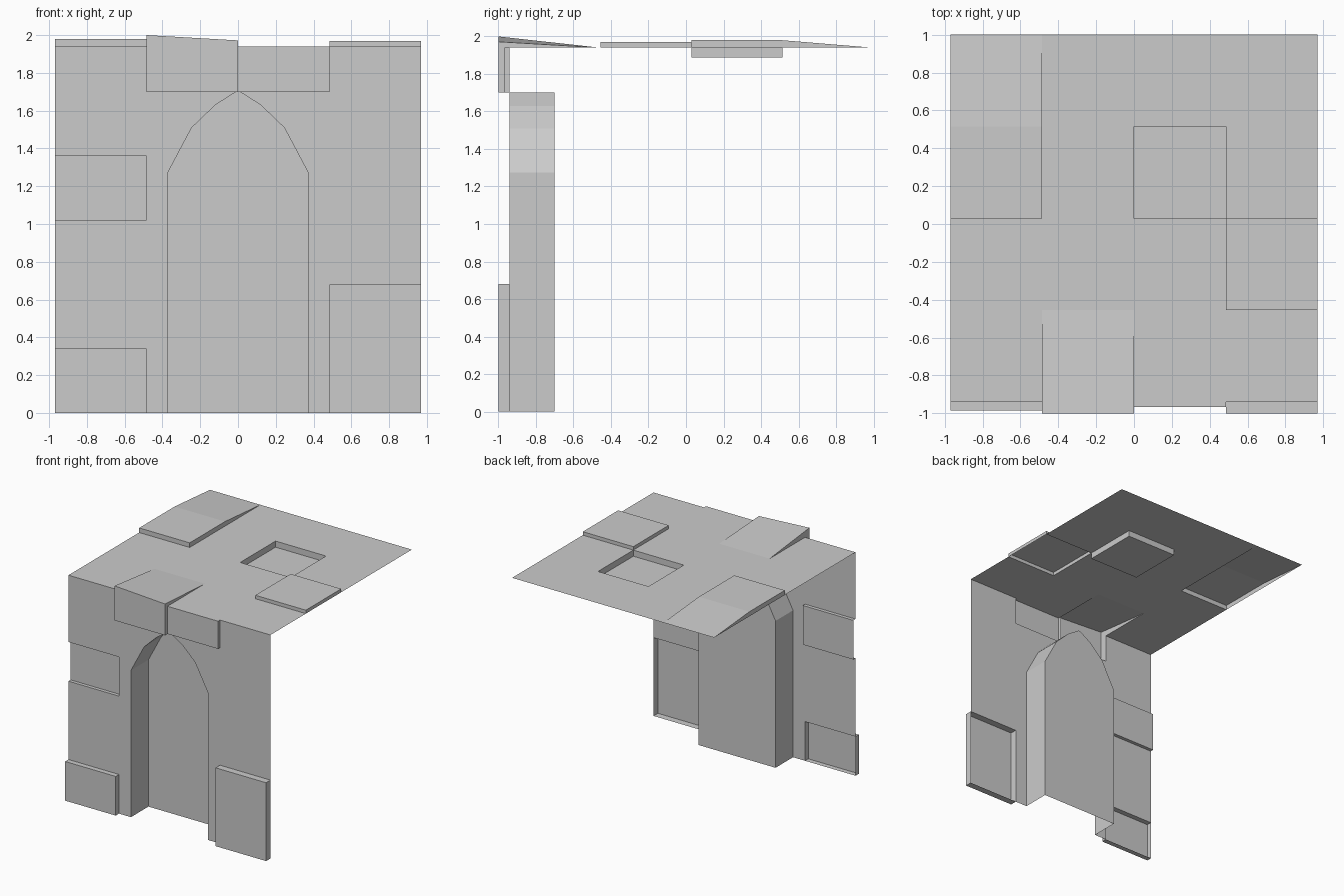
import bpy
import bmesh

if "Cube" in bpy.data.objects:
    bpy.data.objects.remove(bpy.data.objects["Cube"])

stone = bpy.data.materials.new("grey_stone")
stone.use_nodes = True
COLOR = (0.6, 0.6, 0.6, 1)
stone.diffuse_color = COLOR
stone.node_tree.nodes["Principled BSDF"].inputs["Base Color"].default_value = COLOR

# Shared grid: four columns wide, four rows deep
C = 0.485
X = [(i - 2) * C for i in range(5)]
FRONT, TOP, LINTEL = -0.94, 1.94, 1.70
Y = [FRONT + i * C for i in range(5)]
Z = [i * 0.34 for i in range(6)]


def shell(name, faces):
    """Open sheet object made from polygons of points."""
    bm = bmesh.new()
    for pts in faces:
        bm.faces.new([bm.verts.new(p) for p in pts])
    bmesh.ops.remove_doubles(bm, verts=bm.verts, dist=0.0005)
    mesh = bpy.data.meshes.new(name)
    bm.to_mesh(mesh)
    bm.free()
    mesh.materials.append(stone)
    obj = bpy.data.objects.new(name, mesh)
    bpy.context.collection.objects.link(obj)
    return obj


def flat(x0, x1, y0, y1):
    return [(x0, y0, TOP), (x1, y0, TOP), (x1, y1, TOP), (x0, y1, TOP)]


def upright(x0, x1, z0, z1):
    return [(x0, FRONT, z0), (x1, FRONT, z0), (x1, FRONT, z1), (x0, FRONT, z1)]


def panel(rim, axis, lifts, skip=()):
    """Face pushed out of (or into) the sheet, with sides except those skipped."""
    cap = [tuple(c + a * h for c, a in zip(p, axis)) for p, h in zip(rim, lifts)]
    faces = [cap]
    for i in range(4):
        j = (i + 1) % 4
        if i not in skip:
            faces.append([rim[i], rim[j], cap[j], cap[i]])
    return faces


UP, OUT = (0, 0, 1), (0, -1, 0)

# Top slab with openings left for its raised and sunken tiles
shell("top_slab", [
    flat(X[0], X[1], Y[0], Y[2]),
    flat(X[1], X[2], Y[1], Y[4]),
    flat(X[2], X[3], Y[0], Y[2]),
    flat(X[2], X[3], Y[3], Y[4]),
    flat(X[3], X[4], Y[0], Y[1]),
    flat(X[3], X[4], Y[2], Y[4]),
])
shell("sloped_tile",
      panel(flat(X[0], X[1], Y[2], Y[3]), UP, [0.04] * 4, skip=(2,))
      + panel(flat(X[0], X[1], Y[3], Y[4]), UP, [0.04, 0.04, 0, 0], skip=(0, 2)))
shell("raised_tile", panel(flat(X[3], X[4], Y[1], Y[2]), UP, [0.03] * 4))
shell("sunken_tile", panel(flat(X[2], X[3], Y[2], Y[3]), UP, [-0.053] * 4))

# Pointed arch outline, right half, from the foot to the tip
half = [(0.37, 0), (0.37, 1.275), (0.245, 1.51), (0.12, 1.63), (0.01, LINTEL), (0, LINTEL)]
right_side = ([(x, FRONT, z) for x, z in reversed(half)]
              + [(C, FRONT, 0), (C, FRONT, LINTEL)])
left_side = [(-x, y, z) for x, y, z in reversed(right_side)]
shell("front_wall", [
    upright(X[0], X[1], Z[1], Z[3]),
    upright(X[0], X[1], Z[4], TOP),
    upright(X[3], X[4], Z[2], TOP),
    [p for p in right_side],
    left_side,
])

# Recessed arch niche, open at the foot
BACK = -0.70
arch = half + [(-x, z) for x, z in reversed(half[:-1])]
niche = [[(x, BACK, z) for x, z in arch]]
for (xa, za), (xb, zb) in zip(arch, arch[1:]):
    niche.append([(xa, FRONT, za), (xb, FRONT, zb), (xb, BACK, zb), (xa, BACK, za)])
shell("arch_niche", niche)

# Wall blocks
shell("lower_right_block", panel(upright(X[0], X[1], 0, Z[1]), OUT, [0.045] * 4))
shell("lower_left_block", panel(upright(X[3], X[4], 0, Z[2]), OUT, [0.06] * 4))
shell("sunken_block", panel(upright(X[0], X[1], Z[3], Z[4]), OUT, [-0.03] * 4, skip=(3,)))
shell("left_lintel", panel(upright(X[2], X[3], LINTEL, TOP), OUT, [0.027] * 4, skip=(3,)))


# Corner stone wrapping the top front edge, with a tilted top
def corner_side(x, peak):
    return [(x, -1, LINTEL), (x, FRONT, LINTEL), (x, FRONT, TOP), (x, Y[1], TOP), (x, -1, peak)]


a, b = corner_side(X[1], 2.0), corner_side(X[2], 1.972)
shell("corner_stone", [
    a[::-1],
    b,
    [a[0], b[0], b[4], a[4]],
    [a[4], b[4], b[3], a[3]],
    [a[1], b[1], b[0], a[0]],
])
